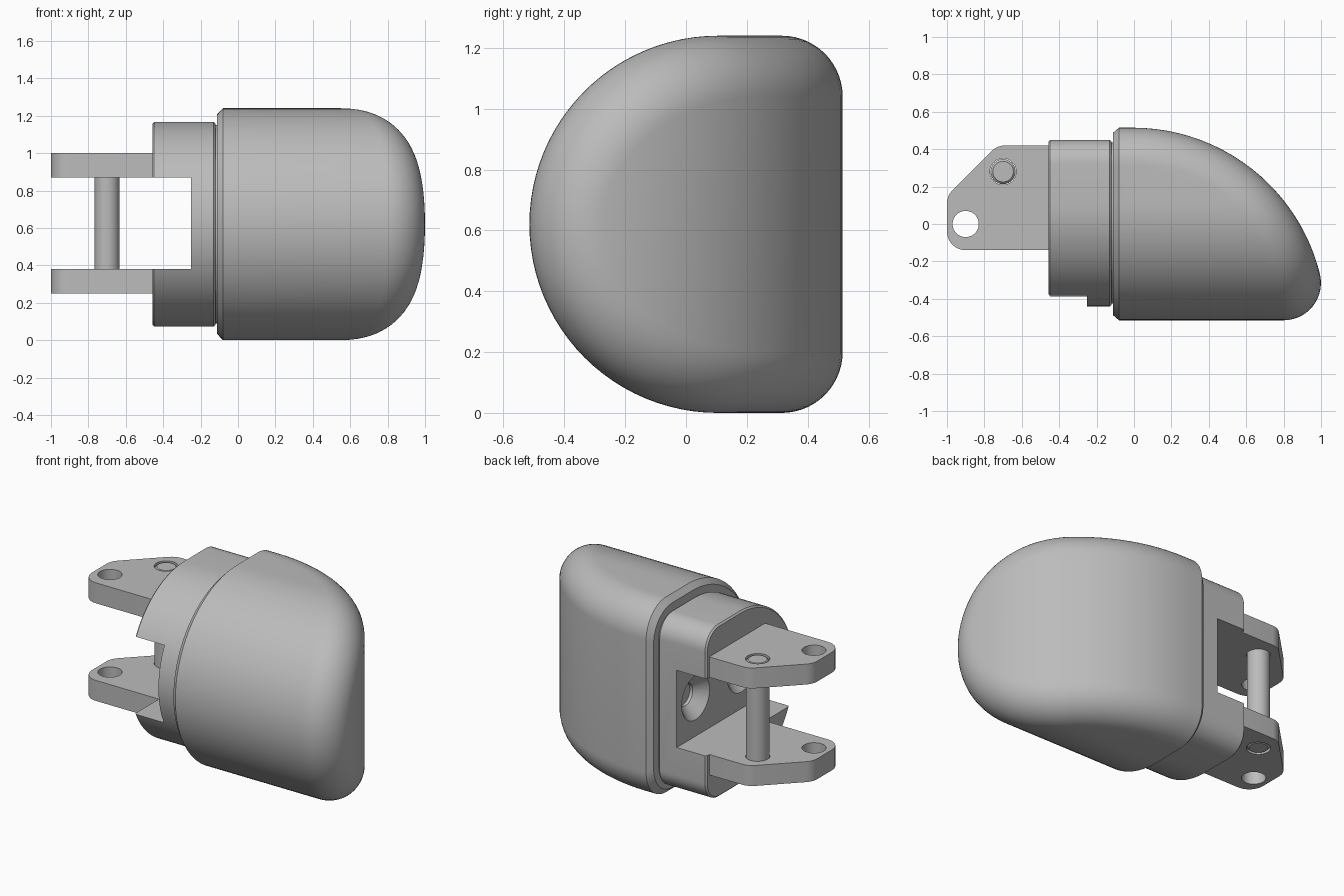
import bpy, bmesh
from math import sin, cos, acos, pi, radians
from mathutils import Vector, Matrix

if "Cube" in bpy.data.objects:
    bpy.data.objects.remove(bpy.data.objects["Cube"])

GREY = (0.5, 0.5, 0.5, 1)
grey = bpy.data.materials.new("plain grey")
grey.use_nodes = True
grey.diffuse_color = GREY
grey.node_tree.nodes["Principled BSDF"].inputs["Base Color"].default_value = GREY

MID = 0.62       # height of the mirror plane
AXIS_Y = 0.105   # centre of the rounded front


def finish(name, bm):
    """Turn a bmesh into a grey object."""
    bmesh.ops.remove_doubles(bm, verts=bm.verts, dist=0.0002)
    bmesh.ops.recalc_face_normals(bm, faces=bm.faces)
    mesh = bpy.data.meshes.new(name)
    bm.to_mesh(mesh)
    bm.free()
    mesh.materials.append(grey)
    obj = bpy.data.objects.new(name, mesh)
    bpy.context.collection.objects.link(obj)
    return obj


def activate(obj):
    bpy.ops.object.select_all(action='DESELECT')
    obj.select_set(True)
    bpy.context.view_layer.objects.active = obj


def smooth(obj):
    activate(obj)
    bpy.ops.object.shade_smooth_by_angle(angle=radians(30))


def bevel(obj, width):
    mod = obj.modifiers.new("edge_chamfer", 'BEVEL')
    mod.width, mod.segments = width, 1
    mod.limit_method, mod.angle_limit = 'ANGLE', radians(45)
    activate(obj)
    bpy.ops.object.modifier_apply(modifier=mod.name)


def cut(obj, cutter):
    mod = obj.modifiers.new("cut", 'BOOLEAN')
    mod.operation, mod.solver, mod.object = 'DIFFERENCE', 'EXACT', cutter
    activate(obj)
    bpy.ops.object.modifier_apply(modifier=mod.name)
    bpy.data.objects.remove(cutter)


def prism(name, points, offset):
    """Extrude a flat outline along an offset."""
    bm = bmesh.new()
    face = bm.faces.new([bm.verts.new(p) for p in points])
    ext = bmesh.ops.extrude_face_region(bm, geom=[face])
    moved = [v for v in ext["geom"] if isinstance(v, bmesh.types.BMVert)]
    bmesh.ops.translate(bm, verts=moved, vec=offset)
    return finish(name, bm)


def cone(name, r1, r2, depth, centre, along_x=False):
    bm = bmesh.new()
    turn = Matrix.Rotation(pi / 2, 4, 'Y') if along_x else Matrix()
    bmesh.ops.create_cone(bm, cap_ends=True, segments=40, radius1=r1, radius2=r2,
                          depth=depth, matrix=Matrix.Translation(centre) @ turn)
    return finish(name, bm)


def arc(cx, cy, r, start, end, n):
    return [(cx + r * cos(radians(start + (end - start) * i / n)),
             cy + r * sin(radians(start + (end - start) * i / n))) for i in range(n + 1)]


def d_prism(name, radius, back, corner, x0, x1):
    """Round-fronted section with two rounded back corners, run along x."""
    reach = radius - corner
    outline = (arc(AXIS_Y, MID, radius, 90, 270, 48)
               + arc(back - corner, MID - reach, corner, 270, 360, 10)
               + arc(back - corner, MID + reach, corner, 0, 90, 10))
    return prism(name, [(x0, y, z) for y, z in outline], (x1 - x0, 0, 0))


def make_tip():
    """Round-fronted block, sloped off by a curved back, with one rolled edge."""
    radius, sweep, roll, start, steps = 0.62, 1.03, 0.2, -0.08, 14
    core, inner, cx, cy = radius - roll, sweep - roll, -0.006, -0.515
    # stations: turn of the front, slope of the back, centre of the rolled edge
    stations = [(0, 0, Vector((start, cy + inner, core)))]
    limit = acos((AXIS_Y - cy) / inner)
    for i in range(13):
        t = limit * i / 12
        stations.append((0, t, Vector((cx + inner * sin(t), cy + inner * cos(t), core))))
    for i in range(1, 25):
        f = pi / 2 * i / 24
        y = AXIS_Y - core * sin(f)
        t = acos((y - cy) / inner)
        stations.append((f, t, Vector((cx + inner * sin(t), y, core * cos(f)))))

    bm = bmesh.new()

    def row(station, side):
        f, t, p = station
        front = Vector((0, -sin(f), cos(f)))
        back = Vector((sin(t), cos(t), 0))
        pts = [p + roll * front.slerp(back, k / steps) for k in range(steps + 1)]
        pts.insert(0, Vector((start, pts[0].y, pts[0].z)))
        return [bm.verts.new((q.x, q.y, MID + side * q.z)) for q in pts]

    upper = [row(s, 1) for s in stations]
    lower = [row(s, -1) for s in stations]
    for rows in (upper, lower):
        for a, b in zip(rows, rows[1:]):
            for k in range(steps + 1):
                bm.faces.new((a[k], a[k + 1], b[k + 1], b[k]))
    # curved back between the two halves
    for i in range(len(stations) - 1):
        bm.faces.new((upper[i][-1], upper[i + 1][-1], lower[i + 1][-1], lower[i][-1]))
    # chamfered rim and closing face
    rim = (upper[0][:0:-1] + [r[0] for r in upper[1:]]
           + [r[0] for r in lower[:0:-1]] + lower[0][1:])
    inset = [bm.verts.new((start - 0.033, v.co.y * 0.945, MID + (v.co.z - MID) * 0.945))
             for v in rim]
    for i in range(len(rim)):
        bm.faces.new((rim[i - 1], rim[i], inset[i], inset[i - 1]))
    bm.faces.new(inset)
    return finish("tip_body", bm)


smooth(make_tip())

# Neck and collar, the collar slotted and countersunk
smooth(d_prism("neck", 0.53, 0.435, 0.12, -0.14, -0.1))
collar = d_prism("collar", 0.547, 0.45, 0.13, -0.458, -0.12)
bevel(collar, 0.01)
slot = [(-0.6, -0.8, 0.38), (-0.25, -0.8, 0.38), (-0.25, -0.8, 0.87), (-0.6, -0.8, 0.87)]
cut(collar, prism("slot_cutter", slot, (0, 1.6, 0)))
for y in (0.26, -0.2):
    cut(collar, cone("sink_cutter", 0.15, 0.07, 0.08, (-0.22, y, 0.625), True))
    cut(collar, cone("screw_cutter", 0.07, 0.07, 0.12, (-0.22, y, 0.625), True))
smooth(collar)

# Two lugs with pin and pivot holes
PIN, PIVOT = (-0.7, 0.28), (-0.9, 0)
lug_outline = ([(-0.44, 0.42)] + arc(-0.69, 0.32, 0.1, 90, 135, 4)
               + arc(-0.9, 0.11, 0.1, 135, 180, 4)
               + arc(-0.9, -0.04, 0.1, 180, 270, 8) + [(-0.44, -0.14)])
for name, z in (("lower_lug", 0.25), ("upper_lug", 0.87)):
    lug = prism(name, [(x, y, z) for x, y in lug_outline], (0, 0, 0.13))
    for x, y in (PIN, PIVOT):
        cut(lug, cone("hole_cutter", 0.07, 0.07, 0.4, (x, y, z + 0.065)))
    smooth(lug)

# Cross pin
pin = cone("cross_pin", 0.067, 0.067, 0.745, (*PIN, 0.625))
bevel(pin, 0.012)
smooth(pin)
